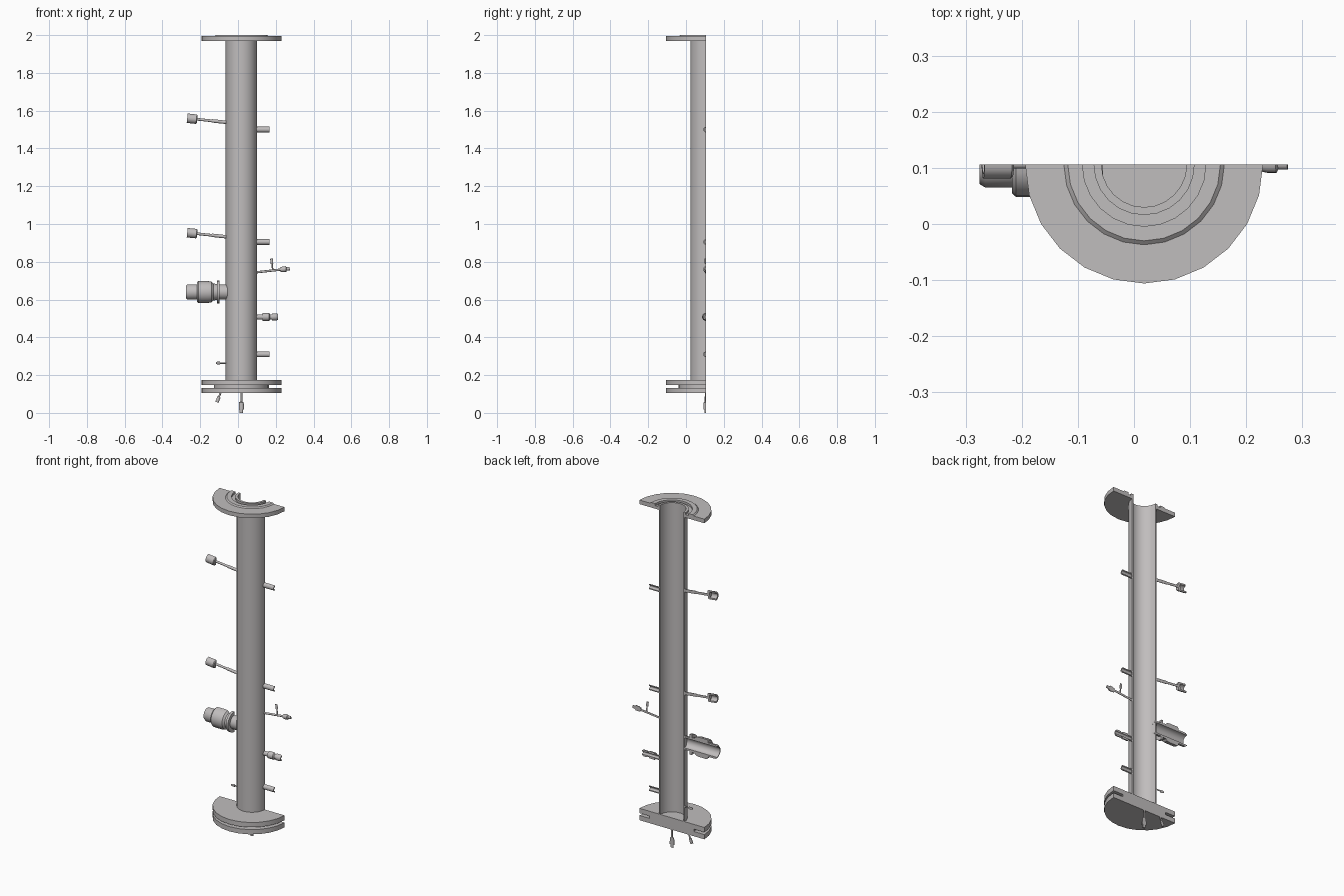
import bpy, bmesh, math
from mathutils import Vector

cube = bpy.data.objects.get("Cube")
if cube:
    bpy.data.objects.remove(cube, do_unlink=True)

CUT_Y = 0.106      # plane of the section cut
AXIS_X = 0.018     # column centre line

steel = bpy.data.materials.new("Grey steel")
steel.use_nodes = True
steel.diffuse_color = (0.53, 0.51, 0.51, 1)
steel.node_tree.nodes["Principled BSDF"].inputs["Base Color"].default_value = (0.53, 0.51, 0.51, 1)


def half_turn(name, start, end, profile, steps=12):
    """Revolve a closed (distance, radius) profile half way round the line start-end."""
    origin = Vector((start[0], CUT_Y, start[1]))
    along = (Vector((end[0], CUT_Y, end[1])) - origin).normalized()
    side = Vector((-along.z, 0, along.x))
    front = Vector((0, -1, 0))
    bm = bmesh.new()
    rings = []
    for i in range(steps + 1):
        a = math.pi * i / steps
        out = side * math.cos(a) + front * math.sin(a)
        rings.append([bm.verts.new(origin + along * t + out * r) for t, r in profile])
    n = len(profile)
    for a, b in zip(rings, rings[1:]):
        for j in range(n):
            k = (j + 1) % n
            if profile[j][1] or profile[k][1]:
                bm.faces.new((a[j], a[k], b[k], b[j]))
    bm.faces.new(rings[0])
    bm.faces.new(rings[-1][::-1])
    bmesh.ops.remove_doubles(bm, verts=bm.verts, dist=1e-5)
    bmesh.ops.recalc_face_normals(bm, faces=bm.faces)
    mesh = bpy.data.meshes.new(name)
    bm.to_mesh(mesh)
    bm.free()
    mesh.materials.append(steel)
    obj = bpy.data.objects.new(name, mesh)
    bpy.context.collection.objects.link(obj)
    bpy.ops.object.select_all(action='DESELECT')
    obj.select_set(True)
    bpy.context.view_layer.objects.active = obj
    bpy.ops.object.shade_smooth_by_angle(angle=math.radians(32))
    return obj


def solid(outline):
    """Close an outer outline down to the axis."""
    return [(outline[0][0], 0)] + outline + [(outline[-1][0], 0)]


def hollow(outline, bore):
    """Close an outer outline with a straight bore."""
    return [(outline[0][0], bore)] + outline + [(outline[-1][0], bore)]


def column_part(name, profile):
    return half_turn(name, (AXIS_X, 0), (AXIS_X, 1), profile)


# Column shell and flanges
column_part("column_tube", hollow([(0.17, 0.083), (1.975, 0.083)], 0.076))
column_part("top_flange", [
    (1.97, 0.083), (1.97, 0.212), (1.994, 0.212), (1.994, 0.143), (2.0, 0.136),
    (2.0, 0.11), (1.988, 0.11), (1.988, 0.09), (2.0, 0.09), (2.0, 0.076), (1.975, 0.076)])
column_part("bottom_flange_pair", solid([
    (0.105, 0.212), (0.133, 0.212), (0.133, 0.145),
    (0.147, 0.145), (0.147, 0.212), (0.175, 0.212)]))

# Plain side nozzles
for label, z in (("upper", 1.5), ("middle", 0.905), ("lower", 0.31)):
    half_turn(label + "_nozzle", (0.095, z), (0.17, z),
              hollow([(0, 0.015), (0.073, 0.015)], 0.009))

# Probes with cup-shaped heads
for label, z in (("upper", 1.538), ("lower", 0.932)):
    a, b = (-0.06, z), (-0.25, z + 0.02)
    half_turn(label + "_probe_rod", a, b,
              solid([(0, 0.009), (0.08, 0.009), (0.08, 0.007), (0.165, 0.007)]), 8)
    half_turn(label + "_probe_head", a, b, [
        (0.157, 0), (0.157, 0.021), (0.161, 0.025), (0.21, 0.025),
        (0.21, 0.016), (0.17, 0.016), (0.17, 0)])

# Large side outlet with coupling
half_turn("outlet_coupling", (-0.055, 0.64), (-0.275, 0.64), hollow([
    (0, 0.04), (0.043, 0.04), (0.043, 0.06), (0.057, 0.06), (0.057, 0.042),
    (0.075, 0.045), (0.085, 0.055), (0.105, 0.058), (0.155, 0.058), (0.162, 0.052),
    (0.162, 0.041), (0.21, 0.041), (0.22, 0.035)], 0.03))

# Small threaded fitting
half_turn("small_fitting", (0.095, 0.508), (0.22, 0.508), hollow([
    (0, 0.014), (0.035, 0.014), (0.035, 0.021), (0.07, 0.021), (0.075, 0.014),
    (0.085, 0.014), (0.085, 0.019), (0.11, 0.019), (0.118, 0.014)], 0.008))

# Sampling line with vertical branch
half_turn("sampling_line", (0.095, 0.744), (0.275, 0.764), solid([
    (0, 0.006), (0.13, 0.006), (0.13, 0.012), (0.145, 0.015), (0.16, 0.015),
    (0.163, 0.009), (0.18, 0.009)]), 8)
half_turn("sampling_branch", (0.184, 0.755), (0.177, 0.817), solid([
    (0, 0.004), (0.035, 0.004), (0.035, 0.007), (0.062, 0.007)]), 8)

# Small side tap
half_turn("side_tap", (-0.06, 0.264), (-0.117, 0.264), solid([
    (0, 0.004), (0.035, 0.004), (0.035, 0.007), (0.05, 0.007), (0.057, 0.004)]), 8)

# Drain lines under the base
half_turn("centre_drain", (AXIS_X, 0.108), (AXIS_X, 0), solid([
    (0, 0.005), (0.048, 0.005), (0.052, 0.012), (0.075, 0.014), (0.09, 0.014),
    (0.09, 0.009), (0.108, 0.009)]), 8)
half_turn("side_drain", (-0.092, 0.108), (-0.112, 0.055), solid([
    (0, 0.005), (0.025, 0.005), (0.025, 0.009), (0.055, 0.009)]), 8)
